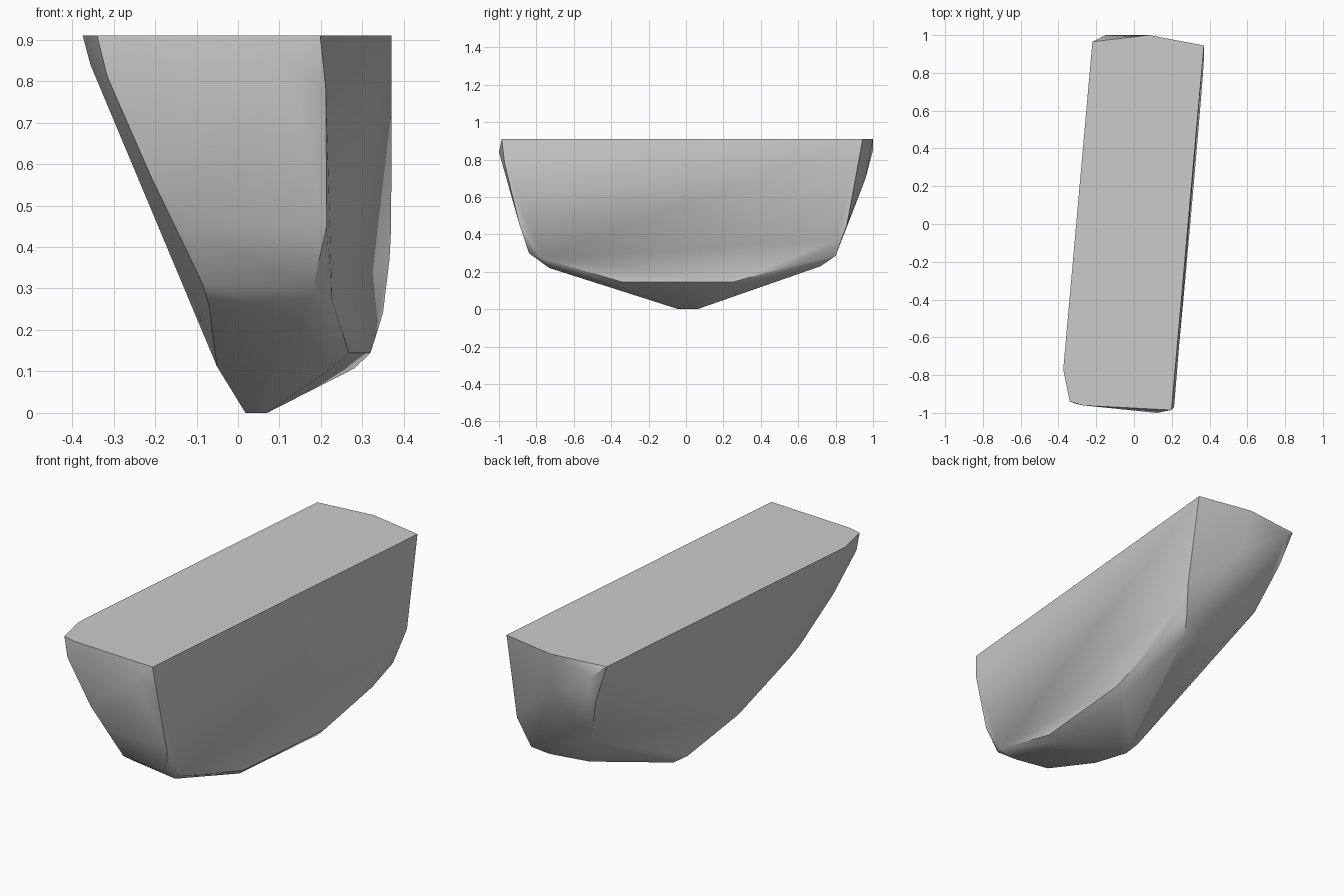
import bpy
import bmesh
import math

default_cube = bpy.data.objects.get("Cube")
if default_cube:
    bpy.data.objects.remove(default_cube, do_unlink=True)

TOP = 0.91

# One plain stone colour
stone = bpy.data.materials.new("stone grey")
stone.use_nodes = True
colour = (0.6, 0.6, 0.6, 1.0)
stone.diffuse_color = colour
stone.node_tree.nodes["Principled BSDF"].inputs["Base Color"].default_value = colour


def side_points(profile, offset, lean):
    """Place a (y, z) outline on a skewed, leaning side plane."""
    return [(offset + 0.089 * y + lean * (TOP - z), y, z) for y, z in profile]


# Broad, almost upright cut side
upright_side = side_points(
    [(-0.985, TOP), (-0.89, 0.45), (-0.77, 0.27), (-0.34, 0.145), (0.25, 0.145),
     (0.6, 0.24), (0.8, 0.37), (0.86, 0.45), (0.945, TOP)],
    offset=0.286, lean=0.015)

# Opposite side, undercut towards the keel
undercut_side = side_points(
    [(-0.77, TOP), (-0.36, 0.112), (-0.04, 0.0), (0.86, 0.44), (0.95, 0.7),
     (0.965, TOP)],
    offset=-0.306, lean=0.36)

# Chipped front end
front_end = [
    (-0.34, -0.94, TOP), (-0.27, -0.96, TOP), (0.12, -1.0, 0.84),
    (0.212, -0.97, 0.78), (-0.356, -0.77, 0.84), (-0.315, -0.95, 0.81),
    (-0.21, -0.91, 0.57), (-0.12, -0.885, 0.46), (-0.07, -0.75, 0.26),
    (-0.085, -0.82, 0.31), (0.18, -0.84, 0.3), (0.15, -0.73, 0.22),
]

# Chipped back end
back_end = [
    (0.08, 1.0, TOP), (-0.15, 1.0, 0.85), (0.1, 0.96, 0.7),
    (0.33, 0.8, 0.285), (0.28, 0.72, 0.23), (0.07, 0.69, 0.235),
]

# Narrow keel underneath
keel = [(0.07, 0.06, 0.0), (0.07, -0.04, 0.0), (0.03, 0.06, 0.0),
        (0.225, -0.31, 0.107), (0.28, 0.25, 0.107)]

# Wrap the outlines into a faceted stone
bm = bmesh.new()
for point in upright_side + undercut_side + front_end + back_end + keel:
    bm.verts.new(point)
bmesh.ops.convex_hull(bm, input=bm.verts[:])
loose = [v for v in bm.verts if not v.link_faces]
bmesh.ops.delete(bm, geom=loose, context="VERTS")
bmesh.ops.dissolve_limit(bm, angle_limit=math.radians(1.5),
                         verts=bm.verts[:], edges=bm.edges[:])
bmesh.ops.recalc_face_normals(bm, faces=bm.faces[:])

mesh = bpy.data.meshes.new("stone_block")
bm.to_mesh(mesh)
bm.free()
mesh.materials.append(stone)
block = bpy.data.objects.new("stone_block", mesh)
bpy.context.collection.objects.link(block)

# Soft chips, crisp cut edges
bpy.context.view_layer.objects.active = block
block.select_set(True)
bpy.ops.object.shade_smooth_by_angle(angle=math.radians(40))
